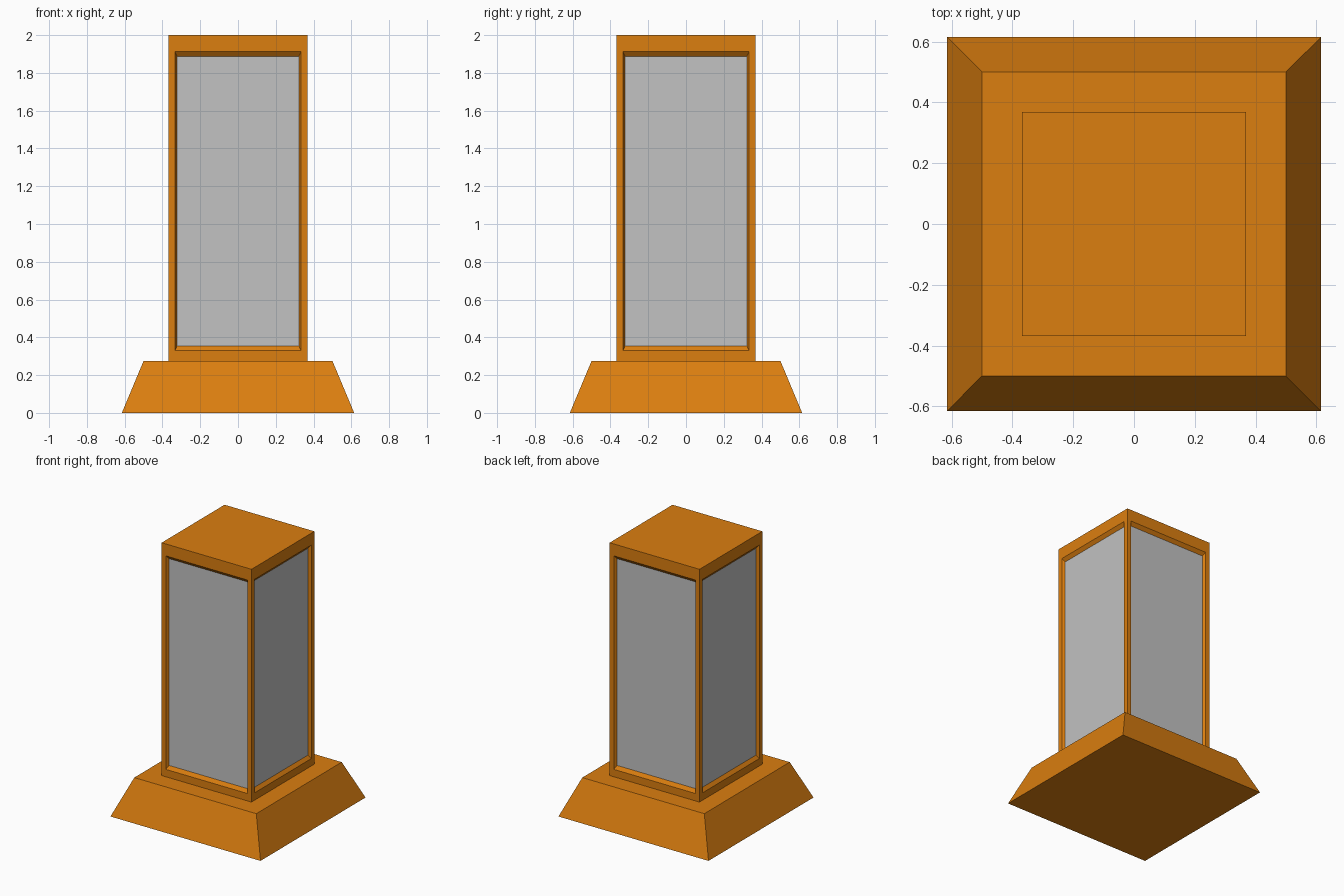
import bpy, bmesh
from math import pi
from mathutils import Matrix

cube = bpy.data.objects.get("Cube")
if cube:
    bpy.data.objects.remove(cube, do_unlink=True)


def material(name, rgb):
    mat = bpy.data.materials.new(name)
    mat.use_nodes = True
    mat.diffuse_color = (*rgb, 1)
    mat.node_tree.nodes["Principled BSDF"].inputs["Base Color"].default_value = (*rgb, 1)
    return mat


def finish(bm, name, materials):
    bmesh.ops.remove_doubles(bm, verts=bm.verts, dist=0.0005)
    bmesh.ops.recalc_face_normals(bm, faces=bm.faces)
    mesh = bpy.data.meshes.new(name)
    bm.to_mesh(mesh)
    bm.free()
    for mat in materials:
        mesh.materials.append(mat)
    obj = bpy.data.objects.new(name, mesh)
    bpy.context.collection.objects.link(obj)
    return obj


orange = material("orange", (0.71, 0.21, 0.005))
grey = material("panel grey", (0.54, 0.54, 0.54))

BASE_TOP, TOP = 0.275, 2.0
HALF = 0.368      # half width of the column
DEPTH = 0.02      # recess of the panels

# Sloped plinth: square frustum
bm = bmesh.new()
bmesh.ops.create_cube(bm, size=1)
for v in bm.verts:
    half = 0.5 if v.co.z > 0 else 0.615
    v.co.x *= 2 * half
    v.co.y *= 2 * half
    v.co.z = BASE_TOP if v.co.z > 0 else 0
finish(bm, "plinth", [orange])

# Column: each side is a flat frame, a sloped reveal and a recessed panel
bm = bmesh.new()
rings = [  # half width, bottom, top, distance from the axis
    (HALF, BASE_TOP, TOP, HALF),
    (0.334, 0.33, 1.912, HALF),
    (0.322, 0.355, 1.887, HALF - DEPTH),
]
for side in range(4):
    turn = Matrix.Rotation(side * pi / 2, 3, "Z")
    loops = []
    for half, low, high, dist in rings:
        corners = [(-half, low), (half, low), (half, high), (-half, high)]
        loops.append([bm.verts.new(turn @ Matrix.Translation((x, -dist, z)).translation)
                      for x, z in corners])
    for outer, inner in zip(loops, loops[1:]):
        for i in range(4):
            j = (i + 1) % 4
            bm.faces.new((outer[i], outer[j], inner[j], inner[i]))
    bm.faces.new(loops[-1]).material_index = 1

# Close the column at its top and foot
bmesh.ops.remove_doubles(bm, verts=bm.verts, dist=0.0005)
bmesh.ops.holes_fill(bm, edges=[e for e in bm.edges if e.is_boundary], sides=4)
finish(bm, "column_with_panels", [orange, grey])
